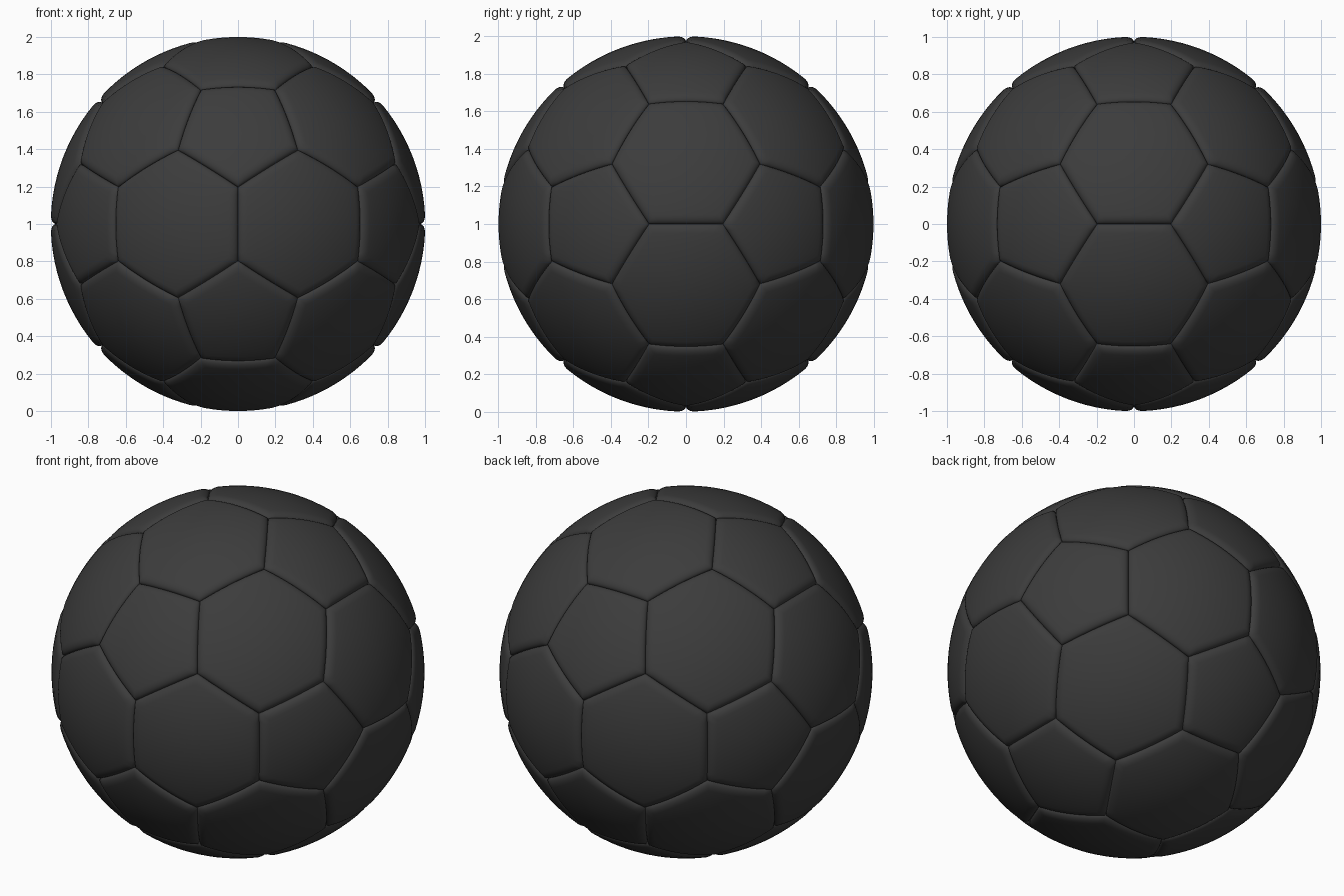
import bpy, math
from itertools import combinations
from mathutils import Vector

if "Cube" in bpy.data.objects:
    bpy.data.objects.remove(bpy.data.objects["Cube"])

PHI = (1 + 5 ** 0.5) / 2
R, DEPTH, WIDTH = 1.001, 0.027, 0.05   # ball radius, seam depth, rounded rim width
SEG = 10                               # segments along each panel side

mat = bpy.data.materials.new("dark_leather")
mat.diffuse_color = (0.045, 0.045, 0.045, 1)
mat.use_nodes = True
mat.node_tree.nodes["Principled BSDF"].inputs["Base Color"].default_value = mat.diffuse_color

# icosahedron corners: every corner becomes a pentagon, every face a hexagon
ico = []
for a in (-1, 1):
    for b in (-PHI, PHI):
        ico += [Vector((0, b, a)), Vector((a, 0, b)), Vector((b, a, 0))]
near = lambda p, q: abs((p - q).length - 2) < 0.01
cut = lambda p, q: ((2 * p + q) / 3).normalized()

pentagons = [(v, [cut(v, n) for n in ico if near(v, n)]) for v in ico]
hexagons = []
for tri in combinations(ico, 3):
    if all(near(p, q) for p, q in combinations(tri, 2)):
        hexagons.append((sum(tri, Vector()),
                         [cut(p, q) for p in tri for q in tri if p is not q]))


def rim_height(d):
    """Radius at distance d from the seam: a rounded rim, then the sphere."""
    k = max(0.0, 1 - d / WIDTH)
    return R - DEPTH * (1 - math.sqrt(max(0.0, 1 - k * k)))


def add_panel(verts, faces, centre, corners):
    c = centre.normalized()
    u = (corners[0] - c * corners[0].dot(c)).normalized()
    w = c.cross(u)
    corners = sorted(corners, key=lambda p: math.atan2(p.dot(w), p.dot(u)))
    apothem = c.angle(corners[0] + corners[1])
    outline = [p.lerp(q, i / SEG).normalized()
               for p, q in zip(corners, corners[1:] + corners[:1]) for i in range(SEG)]
    # rings packed near the seam, then spread evenly to the centre
    dist = [WIDTH * (1 - math.cos(i * math.pi / 12)) for i in range(7)]
    dist += [WIDTH + (apothem - WIDTH) * i / 6 for i in range(1, 6)]
    n, start = len(outline), len(verts)
    for d in dist:
        verts += [p.lerp(c, d / apothem).normalized() * rim_height(d) for p in outline]
    verts.append(c * R)
    for r in range(len(dist)):
        for i in range(n):
            a, b = start + r * n + i, start + r * n + (i + 1) % n
            if r == len(dist) - 1:
                faces.append((a, b, len(verts) - 1))
            else:
                faces.append((a, b, b + n, a + n))


# panel sets
for name, panels in (("pentagon_panels", pentagons), ("hexagon_panels", hexagons)):
    verts, faces = [], []
    for centre, corners in panels:
        add_panel(verts, faces, centre, corners)
    mesh = bpy.data.meshes.new(name)
    mesh.from_pydata(verts, [], faces)
    mesh.materials.append(mat)
    mesh.shade_smooth()
    obj = bpy.data.objects.new(name, mesh)
    obj.location.z = 1
    bpy.context.collection.objects.link(obj)
